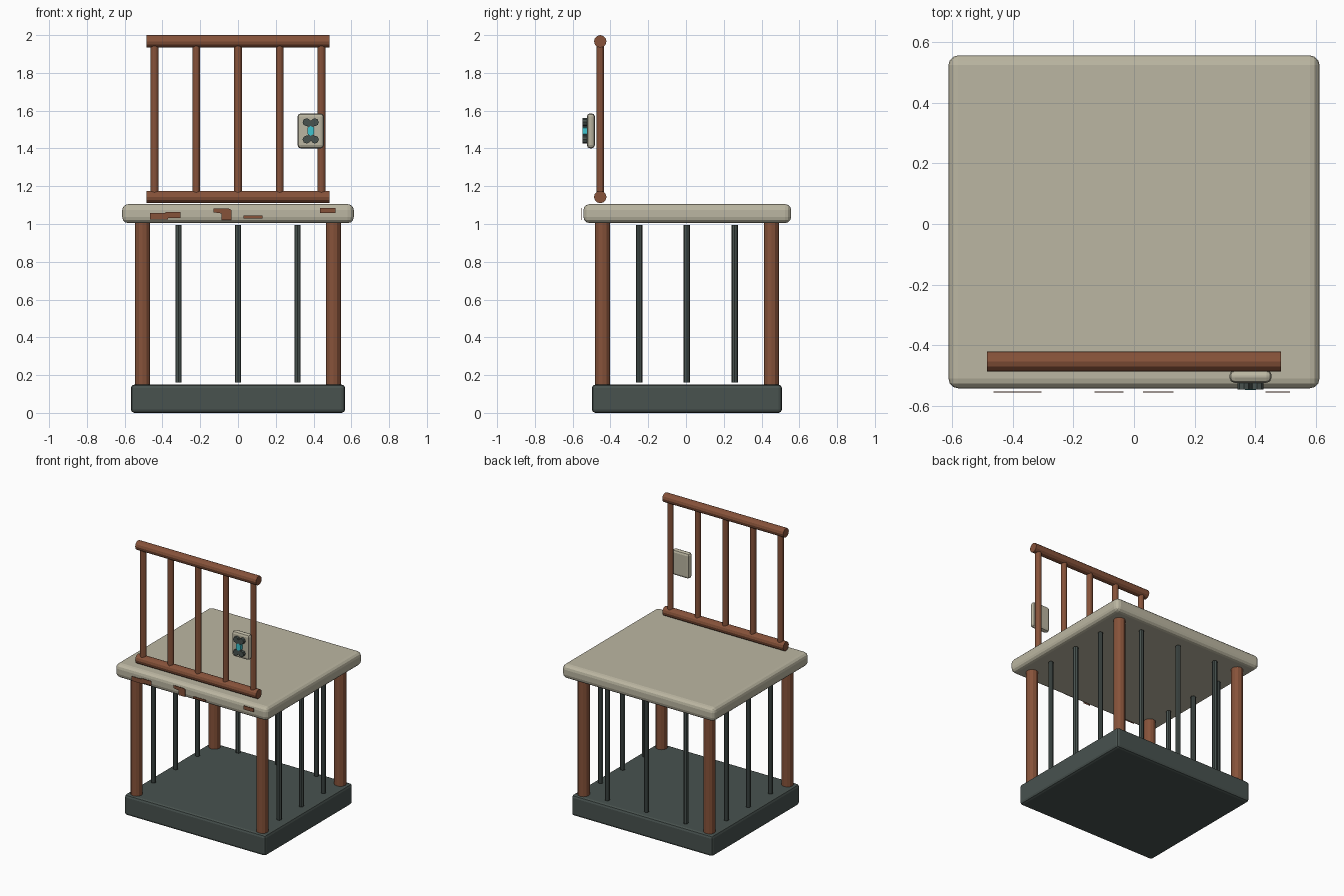
import bpy, bmesh
from math import pi
from mathutils import Matrix

if "Cube" in bpy.data.objects:
    bpy.data.objects.remove(bpy.data.objects["Cube"])


def mat(name, rgb):
    m = bpy.data.materials.new(name)
    m.diffuse_color = (*rgb, 1)
    m.use_nodes = True
    m.node_tree.nodes["Principled BSDF"].inputs["Base Color"].default_value = m.diffuse_color
    return m


RUST = mat("rust", (0.24, 0.085, 0.042))
CREAM = mat("cream", (0.50, 0.47, 0.36))
IRON = mat("iron", (0.065, 0.085, 0.078))
CYAN = mat("cyan", (0.05, 0.55, 0.62))


def finish(bm, name, m):
    bmesh.ops.recalc_face_normals(bm, faces=bm.faces)
    me = bpy.data.meshes.new(name)
    bm.to_mesh(me)
    bm.free()
    me.materials.append(m)
    ob = bpy.data.objects.new(name, me)
    bpy.context.collection.objects.link(ob)
    return ob


def box(name, lo, hi, m, bevel=0, segs=2):
    bm = bmesh.new()
    bmesh.ops.create_cube(bm, size=1)
    for v in bm.verts:
        v.co = [lo[i] + (v.co[i] + 0.5) * (hi[i] - lo[i]) for i in range(3)]
    if bevel:
        bmesh.ops.bevel(bm, geom=bm.edges[:], offset=bevel, segments=segs,
                        profile=0.5, affect='EDGES')
    return finish(bm, name, m)


def rod(name, centre, r, length, axis, m, sides=12):
    bm = bmesh.new()
    rot = {'X': Matrix.Rotation(pi / 2, 4, 'Y'),
           'Y': Matrix.Rotation(pi / 2, 4, 'X'),
           'Z': Matrix.Identity(4)}[axis]
    bmesh.ops.create_cone(bm, cap_ends=True, segments=sides, radius1=r, radius2=r,
                          depth=length, matrix=Matrix.Translation(centre) @ rot)
    return finish(bm, name, m)


def plate(name, pts, y, thick, m):
    bm = bmesh.new()
    f = bm.faces.new([bm.verts.new((x, y, z)) for x, z in pts])
    ext = bmesh.ops.extrude_face_region(bm, geom=[f])
    for v in ext["geom"]:
        if isinstance(v, bmesh.types.BMVert):
            v.co.y += thick
    return finish(bm, name, m)


CY = 0.005  # depth centre of the cage

# base and seat slabs
box("base", (-0.567, CY - 0.503, 0), (0.567, CY + 0.503, 0.15), IRON, 0.018)
box("seat", (-0.613, -0.543, 1.005), (0.613, 0.557, 1.105), CREAM, 0.032, 3)

# corner legs
for sx in (-1, 1):
    for sy in (-1, 1):
        rod("leg", (sx * 0.505, CY + sy * 0.447, 0.575), 0.04, 0.87, 'Z', RUST)

# thin cage bars on the back and both sides
for i in (-1, 0, 1):
    rod("back_bar", (i * 0.315, CY + 0.447, 0.578), 0.017, 0.835, 'Z', IRON, 8)
    for sx in (-1, 1):
        rod("side_bar", (sx * 0.505, CY + i * 0.253, 0.578), 0.017, 0.835, 'Z', IRON, 8)

# backrest rails and spindles
BY = -0.454
for name, z in (("top_rail", 1.967), ("bottom_rail", 1.143)):
    rod(name, (0, BY, z), 0.033, 0.97, 'X', RUST)
for i in range(-2, 3):
    rod("spindle", (i * 0.221, BY, 1.555), 0.021, 0.80, 'Z', RUST)

# lock plate with a dark double emblem and a glowing core
PX, PZ = 0.385, 1.493
box("lock_plate", (PX - 0.07, -0.525, PZ - 0.093), (PX + 0.07, -0.482, PZ + 0.093), CREAM, 0.018)
for s in (-1, 1):
    for dx, dz in ((-0.022, 0.046), (0.022, 0.046), (0, 0.034)):
        rod("emblem_lobe", (PX + dx, -0.535, PZ + s * dz), 0.021, 0.024, 'Y', IRON, 8)
core = [(0, 0.026), (0.018, 0.016), (0.018, -0.016), (0, -0.026), (-0.018, -0.016), (-0.018, 0.016)]
plate("emblem_core", [(PX + x, PZ + z) for x, z in core], -0.549, 0.026, CYAN)

# rust patches just in front of the seat edge
patches = [
    [(-0.465, 1.025), (-0.37, 1.025), (-0.37, 1.032), (-0.305, 1.032), (-0.305, 1.064),
     (-0.385, 1.064), (-0.385, 1.058), (-0.465, 1.058)],
    [(-0.13, 1.062), (-0.088, 1.056), (-0.088, 1.022), (-0.035, 1.022), (-0.035, 1.074),
     (-0.05, 1.082), (-0.13, 1.082)],
    [(0.03, 1.03), (0.13, 1.03), (0.13, 1.044), (0.03, 1.044)],
    [(0.435, 1.058), (0.515, 1.058), (0.515, 1.085), (0.435, 1.085)],
]
for p in patches:
    plate("rust_patch", p, -0.557, 0.003, RUST)
